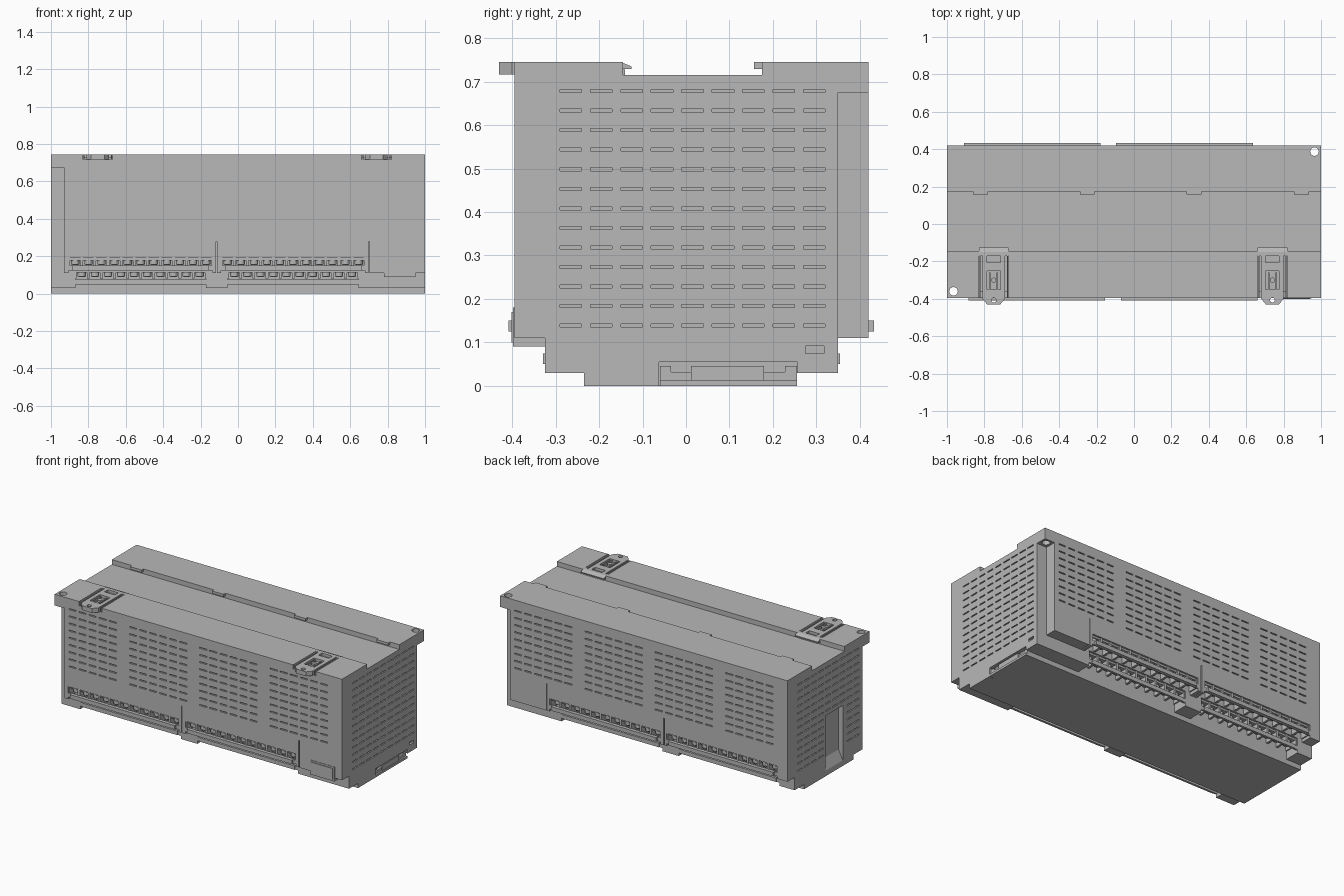
import bpy, bmesh, math
from mathutils import Matrix, Vector

if "Cube" in bpy.data.objects:
    bpy.data.objects.remove(bpy.data.objects["Cube"], do_unlink=True)

grey = bpy.data.materials.new("housing grey")
grey.use_nodes = True
grey.diffuse_color = (0.48, 0.48, 0.48, 1)
grey.node_tree.nodes["Principled BSDF"].inputs["Base Color"].default_value = (0.48, 0.48, 0.48, 1)


# ---- helpers ----
def add_box(bm, a, b):
    lo = Vector([min(p, q) for p, q in zip(a, b)])
    hi = Vector([max(p, q) for p, q in zip(a, b)])
    m = Matrix.Translation((lo + hi) / 2) @ Matrix.Diagonal((*(hi - lo), 1))
    bmesh.ops.create_cube(bm, size=1, matrix=m)


def add_cyl(bm, x, y, z0, z1, r, n=16):
    bmesh.ops.create_cone(bm, cap_ends=True, segments=n, radius1=r, radius2=r, depth=abs(z1 - z0),
                          matrix=Matrix.Translation((x, y, (z0 + z1) / 2)))


def add_prism(bm, pts, offset):
    offset = Vector(offset)
    low = [bm.verts.new(p) for p in pts]
    high = [bm.verts.new(Vector(p) + offset) for p in pts]
    faces = [bm.faces.new(low), bm.faces.new(high[::-1])]
    for i in range(len(pts)):
        j = (i + 1) % len(pts)
        faces.append(bm.faces.new((low[j], low[i], high[i], high[j])))
    bmesh.ops.recalc_face_normals(bm, faces=faces)


def finish(bm, name):
    mesh = bpy.data.meshes.new(name)
    bm.to_mesh(mesh)
    bm.free()
    obj = bpy.data.objects.new(name, mesh)
    bpy.context.scene.collection.objects.link(obj)
    mesh.materials.append(grey)
    return obj


def carve(obj, cutter_bm):
    cutter = finish(cutter_bm, "cutter")
    cutter.hide_render = True
    mod = obj.modifiers.new("carve", "BOOLEAN")
    mod.operation, mod.solver, mod.object = "DIFFERENCE", "EXACT", cutter
    bpy.context.view_layer.objects.active = obj
    bpy.ops.object.modifier_apply(modifier=mod.name)
    bpy.data.objects.remove(cutter, do_unlink=True)


# ---- layout: (base, inner, outer) half depths of the stepped sides ----
DEPTH = {-1: (0.235, 0.325, 0.395), 1: (0.255, 0.35, 0.42)}
SHIFT = {-1: 0.0, 1: -0.025}
OUTER = [(-0.905, -0.135), (-0.09, 0.68)]
INNER = [(-0.87, -0.17), (-0.055, 0.645)]
SLITS = [(-0.118, -0.112), (0.697, 0.703)]
CLIPS = (-0.75, 0.74)
TOP, GROOVE, CAP = 0.745, 0.715, 0.93
VENT_LOW, VENT_HIGH, PITCH = 0.29, 0.7, 0.07


def within(x, ranges, shift):
    return any(a + shift < x < b + shift for a, b in ranges)


def side_chain(side, x):
    """Stepped outline of one long side, from the bottom up."""
    base, inner, outer = DEPTH[side]
    s = SHIFT[side]
    if within(x, INNER, s):
        pts = [(base, 0), (base, 0.125), (inner, 0.125), (inner, 0.19), (outer, 0.19)]
    else:
        roof = 0.11
        if x * side > CAP:
            roof = 0.675
        elif within(x, SLITS, s):
            roof = 0.28
        elif within(x, OUTER, s):
            roof = 0.19
        pts = [(base, 0), (base, 0.03), (inner, 0.03), (inner, roof), (outer, roof)]
    if abs(x) < CAP:
        back = outer - 0.012
        pts += [(outer, VENT_LOW), (back, VENT_LOW), (back, VENT_HIGH), (outer, VENT_HIGH)]
    return [(side * y, z) for y, z in pts]


def section(x):
    pocket = any(abs(x - c) < 0.08 for c in CLIPS)
    front_top = 0.718 if pocket else TOP
    top = [(-DEPTH[-1][2], front_top), (-0.145, front_top), (-0.145, GROOVE),
           (0.175, GROOVE), (0.175, TOP), (DEPTH[1][2], TOP)]
    return side_chain(-1, x) + top + side_chain(1, x)[::-1]


# ---- main housing, extruded span by span along its length ----
cuts = {-CAP, CAP}
for s in SHIFT.values():
    cuts |= {round(v + s, 4) for r in OUTER + INNER + SLITS for v in r}
cuts |= {c + d for c in CLIPS for d in (-0.08, 0.08)}
cuts = sorted(c for c in cuts if abs(c) <= CAP)
bm = bmesh.new()
for a, b in zip(cuts, cuts[1:]):
    if b - a > 0.0005:
        add_prism(bm, [(a, y, z) for y, z in section((a + b) / 2)], (b - a, 0, 0))
finish(bm, "housing")

# ---- long ventilated walls ----
ROWS = [0.315 + 0.045 * i for i in range(9)]
for side, name in ((-1, "front_vent_wall"), (1, "back_vent_wall")):
    outer = DEPTH[side][2]
    bm = bmesh.new()
    add_box(bm, (-CAP, side * (outer - 0.012), VENT_LOW), (CAP, side * outer, VENT_HIGH))
    wall = finish(bm, name)
    bm = bmesh.new()
    for z in ROWS:
        for i in range(26):
            x = -0.9 + PITCH * i
            if i not in (5, 12, 19):
                add_box(bm, (x, side * (outer - 0.008), z), (x + 0.05, side * (outer + 0.01), z + 0.007))
    carve(wall, bm)

# ---- end caps with vents, mounting hole and connector recess ----
for end, name in ((-1, "right_end_cap"), (1, "left_end_cap")):
    bm = bmesh.new()
    add_prism(bm, [(end * CAP, y, z) for y, z in section(end * 0.97)], (end * (1 - CAP), 0, 0))
    cap = finish(bm, name)
    bm = bmesh.new()
    for z in [0.135 + 0.045 * i for i in range(13)]:
        for i in range(9):
            y = -0.29 + PITCH * i
            if end > 0 or z > 0.4 or not -0.2 < y < 0.06:
                add_box(bm, (end * 0.992, y, z), (end * 1.01, y + 0.05, z + 0.007))
    add_cyl(bm, end * 0.965, 0.387 if end > 0 else -0.36, 0.64, 0.78, 0.023)
    if end > 0:
        add_box(bm, (0.975, -0.062, -0.01), (1.01, 0.257, 0.055))
        add_box(bm, (0.985, 0.275, 0.075), (1.01, 0.318, 0.092))
    else:
        add_box(bm, (-0.97, -0.13, 0.035), (-1.01, 0.04, 0.38))
    carve(cap, bm)

# ---- connector on the left end ----
bm = bmesh.new()
add_box(bm, (0.97, -0.06, 0), (1, 0.255, 0.014))
add_box(bm, (0.97, 0.012, 0.014), (0.995, 0.18, 0.046))
for y0, y1 in ((-0.06, -0.035), (-0.035, 0.012), (0.18, 0.228), (0.228, 0.255)):
    tall = 0.046 if y1 - y0 < 0.04 else 0.032
    add_box(bm, (0.97, y0, 0.014), (0.99, y1, tall))
finish(bm, "end_connector")

# ---- sloped floor in the right end recess ----
bm = bmesh.new()
add_prism(bm, [(-0.968, -0.13, 0.035), (-1, -0.13, 0.035), (-0.968, -0.13, 0.1)], (0, 0.17, 0))
finish(bm, "recess_ramp")

# ---- terminal strips: partitions, screws and front rails ----
for side, label in ((-1, "front"), (1, "back")):
    base, inner, outer = DEPTH[side]
    tiers = ((OUTER, inner, outer, 0.13, 0.19, 0.125, 0.013, "outer"),
             (INNER, base, inner, 0.08, 0.125, 0.05, 0.004, "inner"))
    for ranges, near, far, low, roof, rail, bulge, tier in tiers:
        bm = bmesh.new()
        for a, b in ranges:
            a, b = a + SHIFT[side], b + SHIFT[side]
            count = round((b - a) / PITCH)
            add_box(bm, (a, side * (far - 0.01), rail), (b, side * (far + 0.0), rail + 0.025))
            add_box(bm, (a + 0.02, side * far, rail), (b - 0.02, side * (far + bulge), rail + 0.025))
            for i in range(count + 1):
                x = a + PITCH * i
                add_box(bm, (x - 0.007, side * near, low), (x + 0.007, side * (far - 0.005), roof))
            for i in range(count):
                x, y = a + PITCH * (i + 0.5), side * (near + far - 0.008) / 2
                add_box(bm, (x - 0.028, side * near, roof - 0.012), (x + 0.028, side * (far - 0.012), roof))
                add_cyl(bm, x, y, roof - 0.034, roof - 0.01, 0.022)
                add_box(bm, (x - 0.016, y - 0.003, roof - 0.037), (x + 0.016, y + 0.003, roof - 0.03))
        finish(bm, f"{label}_{tier}_terminals")

# ---- port cover on the front ----
bm = bmesh.new()
add_box(bm, (0.78, -0.398, 0.09), (0.95, -0.325, 0.18))
add_box(bm, (0.79, -0.402, 0.1), (0.94, -0.398, 0.17))
finish(bm, "port_cover")

# ---- rail hooks along the groove ----
bm = bmesh.new()
for x in (-0.82, -0.25, 0.32, 0.895):
    add_box(bm, (x - 0.04, 0.157, 0.729), (x + 0.04, 0.18, TOP))
finish(bm, "rail_hooks")

# ---- sliding rail clips ----
for c, name in zip(CLIPS, ("right_rail_clip", "left_rail_clip")):
    bm = bmesh.new()
    add_box(bm, (c - 0.07, -0.36, 0.716), (c + 0.07, -0.14, 0.728))
    for s in (-1, 1):
        add_box(bm, (c + s * 0.036, -0.36, 0.728), (c + s * 0.06, -0.16, TOP))
        add_box(bm, (c + s * 0.016, -0.35, 0.728), (c + s * 0.024, -0.26, 0.742))
        add_box(bm, (c + s * 0.07, -0.395, 0.716), (c + s * 0.076, -0.16, TOP))
    add_box(bm, (c - 0.036, -0.25, 0.728), (c + 0.036, -0.205, TOP))
    add_cyl(bm, c, -0.3, 0.728, 0.742, 0.014, 12)
    # sloping head that hooks over the rail
    hook = [(-0.17, 0.729), (-0.125, 0.729), (-0.125, 0.735), (-0.15, TOP), (-0.17, TOP)]
    add_prism(bm, [(c - 0.08, y, z) for y, z in hook], (0.16, 0, 0))
    finish(bm, name)
    # pull tab with a hole
    bm = bmesh.new()
    half = [(0.06, -0.35), (0.06, -0.4), (0.035, -0.43)]
    outline = [(c + x, y) for x, y in half] + [(c - x, y) for x, y in half[::-1]]
    add_prism(bm, [(x, y, 0.717) for x, y in outline], (0, 0, 0.028))
    tab = finish(bm, name + "_tab")
    bm = bmesh.new()
    add_cyl(bm, c, -0.407, 0.7, 0.76, 0.013, 12)
    carve(tab, bm)
